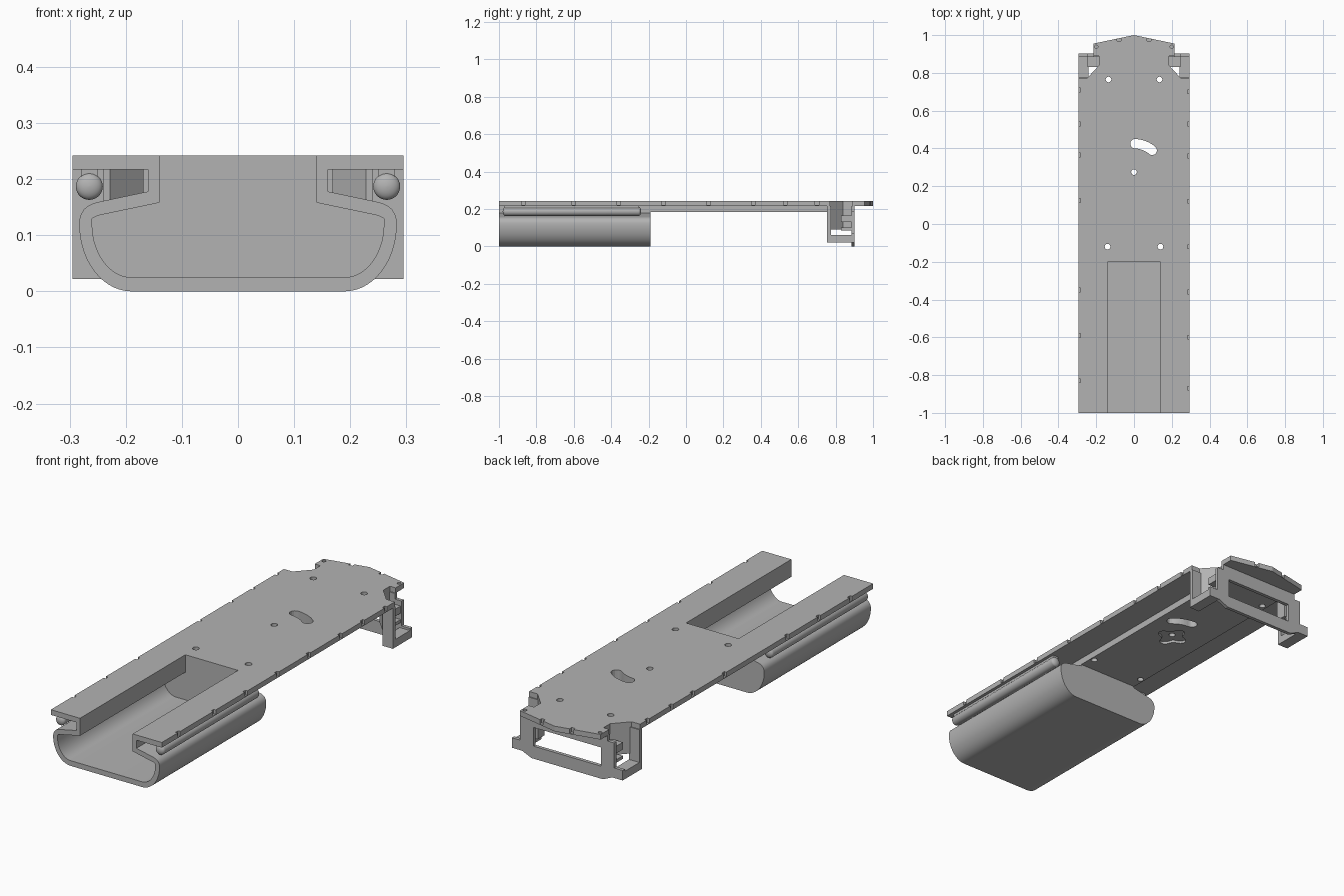
import bpy, bmesh, math
from mathutils import Vector

cube = bpy.data.objects.get("Cube")
if cube:
    bpy.data.objects.remove(cube, do_unlink=True)

grey = bpy.data.materials.new("plain grey")
grey.use_nodes = True
COLOUR = (0.45, 0.45, 0.45, 1)
grey.diffuse_color = COLOUR
grey.node_tree.nodes["Principled BSDF"].inputs["Base Color"].default_value = COLOUR


def finish(name, bm):
    bmesh.ops.recalc_face_normals(bm, faces=bm.faces)
    mesh = bpy.data.meshes.new(name)
    bm.to_mesh(mesh)
    bm.free()
    obj = bpy.data.objects.new(name, mesh)
    bpy.context.collection.objects.link(obj)
    mesh.materials.append(grey)
    return obj


def add_prism(bm, pts, lo, hi, axis="z"):
    """Extrude an outline: (x, y) along z, or (x, z) along y."""
    place = (lambda p: (p[0], p[1], lo)) if axis == "z" else (lambda p: (p[0], lo, p[1]))
    shift = Vector((0, 0, hi - lo)) if axis == "z" else Vector((0, hi - lo, 0))
    face = bm.faces.new([bm.verts.new(place(p)) for p in pts])
    out = bmesh.ops.extrude_face_region(bm, geom=[face])
    verts = [g for g in out["geom"] if isinstance(g, bmesh.types.BMVert)]
    bmesh.ops.translate(bm, vec=shift, verts=verts)


def prism(name, pts, lo, hi, axis="z"):
    bm = bmesh.new()
    add_prism(bm, pts, lo, hi, axis)
    return finish(name, bm)


def rect(x0, x1, y0, y1):
    return [(x0, y0), (x1, y0), (x1, y1), (x0, y1)]


def arc(cx, cy, rx, ry, a0, a1, n):
    angles = [math.radians(a0 + (a1 - a0) * i / n) for i in range(n + 1)]
    return [(cx + rx * math.cos(a), cy + ry * math.sin(a)) for a in angles]


def mirrored(half):
    return half + [(-x, y) for x, y in reversed(half) if abs(x) > 1e-6]


def circle(x, y, r, n=24):
    return arc(x, y, r, r, 0, 360 - 360 / n, n - 1)


def cut(obj, outlines, lo, hi, axis="z"):
    """Subtract a set of separate prisms."""
    bm = bmesh.new()
    for pts in outlines:
        add_prism(bm, pts, lo, hi, axis)
    cutter = finish("cutter", bm)
    cutter.hide_render = True
    mod = obj.modifiers.new("cut", "BOOLEAN")
    mod.operation, mod.solver, mod.object = "DIFFERENCE", "EXACT", cutter
    bpy.ops.object.select_all(action="DESELECT")
    bpy.context.view_layer.objects.active = obj
    obj.select_set(True)
    bpy.ops.object.modifier_apply(modifier=mod.name)
    bpy.data.objects.remove(cutter, do_unlink=True)


def smooth(obj):
    bpy.ops.object.select_all(action="DESELECT")
    bpy.context.view_layer.objects.active = obj
    obj.select_set(True)
    bpy.ops.object.shade_smooth_by_angle(angle=math.radians(30))


TOP, UNDER, BELLY = 0.242, 0.217, 0.185

# Deck: slotted at the front, stepped in and pointed at the back
deck_half = [(0.14, -0.2), (0.14, -1), (0.295, -1), (0.295, 0.77), (0.25, 0.77),
             (0.185, 0.84), (0.185, 0.89), (0.215, 0.89), (0.215, 0.955), (0, 1)]
deck = prism("deck", mirrored(deck_half), UNDER, TOP)

# Stiffening slab under the middle of the deck
slab = prism("deck_slab", rect(-0.16, 0.16, -0.19, 0.89), BELLY, UNDER)

# Screw holes and the curved adjustment slot
pivot = 0.275
holes = [circle(s * x, y, 0.015) for s in (-1, 1) for x, y in ((0.135, 0.765), (0.14, -0.12))]
holes.append(circle(0, pivot, 0.015))
ends = [(0.15 * math.cos(math.radians(a)), pivot + 0.15 * math.sin(math.radians(a))) for a in (50, 88)]
banana = (arc(0, pivot, 0.175, 0.175, 50, 88, 10)
          + arc(*ends[1], 0.025, 0.025, 88, 268, 8)[1:-1]
          + arc(0, pivot, 0.125, 0.125, 88, 50, 10)
          + arc(*ends[0], 0.025, 0.025, 230, 410, 8)[1:-1])
holes.append(banana)
for part in (deck, slab):
    cut(part, holes, 0.1, 0.3)

# Four-lobed recess around the pivot hole
clover = []
for i in range(48):
    a = math.tau * i / 48
    r = 0.062 + 0.014 * math.cos(4 * a)
    clover.append((r * math.cos(a), pivot + r * math.sin(a)))
cut(slab, [clover], 0.15, BELLY + 0.012)

# Small notches along the deck edges
right_edge = (-0.87, -0.6, -0.36, -0.12, 0.12, 0.36, 0.53, 0.7)
left_edge = (-0.83, -0.59, -0.35, 0.125, 0.365, 0.53, 0.71)
notches = [rect(0.284, 0.32, y - 0.01, y + 0.01) for y in right_edge]
notches += [rect(-0.32, -0.284, y - 0.01, y + 0.01) for y in left_edge]
for s in (-1, 1):
    notches.append(circle(s * 0.2, 0.938, 0.009, 12))
    notches.append(rect(s * 0.08 - 0.01, s * 0.08 + 0.01, 0.968, 1.02))
cut(deck, notches, UNDER + 0.004, 0.3)

# Battery-style tray: rounded channel below the slot, closed at its back
outer = [(0.16, UNDER), (0.16, 0.178), (0.25, 0.159)]
for i in range(1, 7):
    t = i / 6
    outer.append(((1 - t) ** 2 * 0.25 + 2 * t * (1 - t) * 0.283 + t * t * 0.283,
                  (1 - t) ** 2 * 0.159 + 2 * t * (1 - t) * 0.152 + t * t * 0.12))
outer += arc(0.19, 0.12, 0.093, 0.12, 0, -90, 14)[1:]
inner = [(0.14, UNDER), (0.14, 0.158), (0.25, 0.135), (0.26, 0.13)]
inner += arc(0.19, 0.12, 0.07, 0.095, 0, -90, 14)
ring = mirrored(outer) + list(reversed(mirrored(inner)))
# The outline runs right to left outside, then returns along the inside
smooth(prism("tray_shell", ring, -1, -0.2, "y"))
smooth(prism("tray_back", mirrored(outer), -0.2, -0.19, "y"))

# Side rods with domed ends, each hung from a narrow strip
for s, side in ((1, "left"), (-1, "right")):
    bm = bmesh.new()
    r, y0, y1, n = 0.024, -0.98, -0.24, 28
    dome = 0.014
    rows = [(y0 + dome - dome * math.cos(a), r * math.sin(a))
            for a in (math.pi / 2 * i / 6 for i in range(7))]
    rows += [(y0 + y1 - y, q) for y, q in reversed(rows)]
    rings = []
    for y, q in rows:
        q = max(q, 0.0005)
        rings.append([bm.verts.new((s * 0.265 + px, y, 0.187 + pz)) for px, pz in circle(0, 0, q, n)])
    for a, b in zip(rings, rings[1:]):
        for i in range(n):
            bm.faces.new((a[i], a[(i + 1) % n], b[(i + 1) % n], b[i]))
    bm.faces.new(rings[0])
    bm.faces.new(rings[-1])
    smooth(finish(side + "_rod", bm))
    strip = rect(s * 0.25, s * 0.28, -0.97, -0.25)
    prism(side + "_rod_strip", strip, 0.2, UNDER)

# Back plate: stepped outline with a wide window
plate_half = [(0, 0), (0.19, 0), (0.24, 0.022), (0.295, 0.022), (0.295, 0.07),
              (0.25, 0.07), (0.25, 0.19), (0.215, 0.19), (0.215, UNDER), (0, UNDER)]
plate = prism("back_plate", plate_half + [(-x, z) for x, z in reversed(plate_half) if x], 0.885, 0.902, "y")
cut(plate, [rect(-0.18, 0.18, 0.06, 0.15)], 0.8, 1, "y")

# Corner brackets: post, angled wall, floor and shelf on each side
for s, side in ((1, "left"), (-1, "right")):
    def flip(pts):
        return [(s * x, y) for x, y in pts]
    prism(side + "_bracket_post", flip(rect(0.24, 0.295, 0.755, 0.775)), 0.022, UNDER)
    wall = [(0.25, 0.77), (0.185, 0.84), (0.185, 0.886), (0.168, 0.886), (0.168, 0.833), (0.228, 0.77)]
    prism(side + "_bracket_wall", flip(wall), 0.09, UNDER)
    prism(side + "_bracket_floor", flip(rect(0.24, 0.295, 0.775, 0.885)), 0.022, 0.06)
    prism(side + "_bracket_shelf", flip(rect(0.185, 0.245, 0.83, 0.885)), 0.13, 0.165)
    prism(side + "_bracket_rib", flip(rect(0.185, 0.245, 0.83, 0.885)), 0.085, 0.1)
